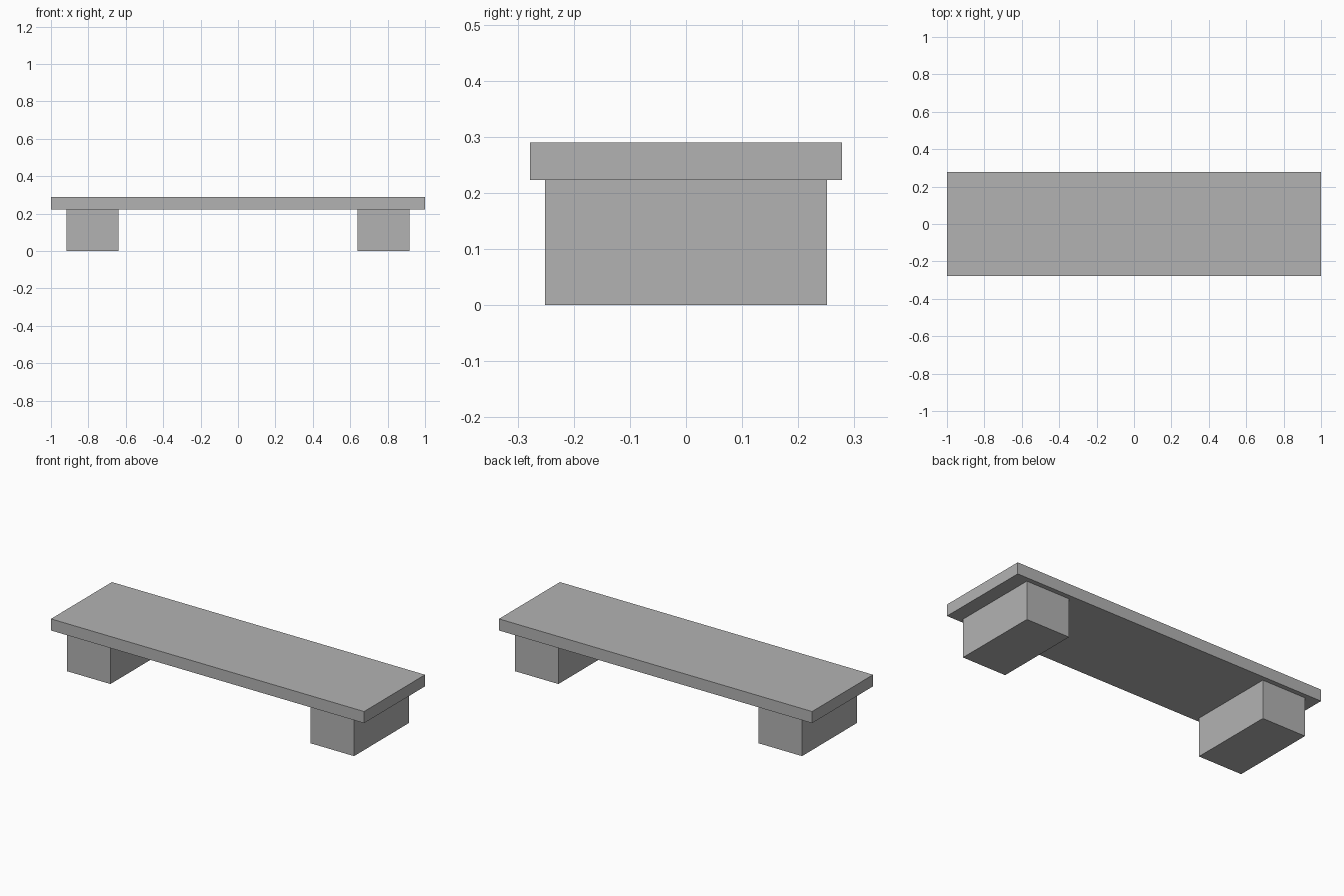
import bpy

if "Cube" in bpy.data.objects:
    bpy.data.objects.remove(bpy.data.objects["Cube"])

# Single stone grey used on every part
stone = bpy.data.materials.new("stone_grey")
stone.diffuse_color = (0.45, 0.45, 0.45, 1)
stone.use_nodes = True
stone.node_tree.nodes["Principled BSDF"].inputs["Base Color"].default_value = stone.diffuse_color


def box(name, x, z0, z1, width, depth):
    """Box centred on y = 0, spanning z0 to z1."""
    bpy.ops.mesh.primitive_cube_add(size=1, location=(x, 0, (z0 + z1) / 2))
    ob = bpy.context.object
    ob.name = name
    ob.scale = (width, depth, z1 - z0)
    bpy.ops.object.transform_apply(location=False, rotation=False, scale=True)
    ob.data.materials.append(stone)
    return ob


# Bench slab
box("seat_slab", 0, 0.223, 0.29, 2.0, 0.556)

# Two block supports
for side, x in (("left", -0.778), ("right", 0.778)):
    box(side + "_support", x, 0, 0.223, 0.278, 0.502)
